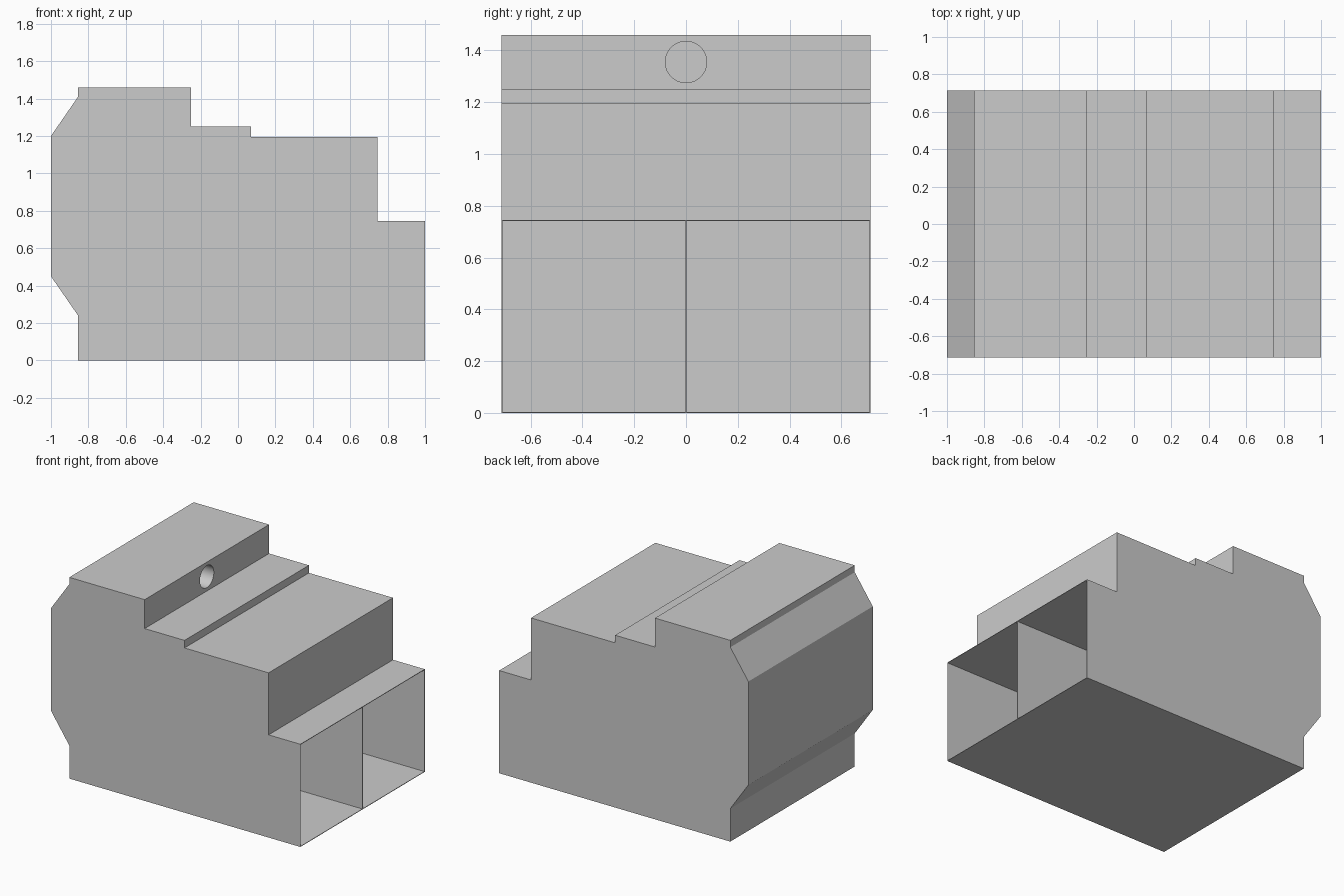
import bpy, bmesh, math
from mathutils import Matrix

cube = bpy.data.objects.get("Cube")
if cube:
    bpy.data.objects.remove(cube, do_unlink=True)

HALF = 0.713      # half width along y
WALL = 0.004      # sheet thickness around the open bay
BAY_TOP = 0.745
BAY_BACK = -0.85

grey = bpy.data.materials.new("plain grey")
grey.use_nodes = True
grey.diffuse_color = (0.6, 0.6, 0.6, 1)
bsdf = next(n for n in grey.node_tree.nodes if n.type == "BSDF_PRINCIPLED")
bsdf.inputs["Base Color"].default_value = (0.6, 0.6, 0.6, 1)


def add_object(name, bm):
    bmesh.ops.recalc_face_normals(bm, faces=bm.faces)
    mesh = bpy.data.meshes.new(name)
    bm.to_mesh(mesh)
    bm.free()
    mesh.materials.append(grey)
    obj = bpy.data.objects.new(name, mesh)
    bpy.context.scene.collection.objects.link(obj)
    return obj


def box(name, low, high):
    bm = bmesh.new()
    bmesh.ops.create_cube(bm, size=1)
    for v in bm.verts:
        v.co = [a if c < 0 else b for c, a, b in zip(v.co, low, high)]
    return add_object(name, bm)


def cut(target, cutter):
    mod = target.modifiers.new("cut", "BOOLEAN")
    mod.operation, mod.solver, mod.object = "DIFFERENCE", "EXACT", cutter
    cutter.hide_render = True
    bpy.context.view_layer.update()
    deps = bpy.context.evaluated_depsgraph_get()
    mesh = bpy.data.meshes.new_from_object(target.evaluated_get(deps))
    target.modifiers.clear()
    target.data = mesh
    bpy.data.objects.remove(cutter, do_unlink=True)


# Stepped housing: side profile extruded across the width
profile = [(-0.855, 0), (1, 0), (1, BAY_TOP), (0.745, BAY_TOP),
           (0.745, 1.195), (0.07, 1.195), (0.07, 1.25), (-0.25, 1.25),
           (-0.25, 1.46), (-0.855, 1.46), (-0.855, 1.41), (-1, 1.2),
           (-1, 0.45), (-0.855, 0.24)]
bm = bmesh.new()
side = bm.faces.new([bm.verts.new((x, -HALF, z)) for x, z in profile])
grown = bmesh.ops.extrude_face_region(bm, geom=[side])["geom"]
bmesh.ops.translate(bm, vec=(0, 2 * HALF, 0),
                    verts=[g for g in grown if isinstance(g, bmesh.types.BMVert)])
housing = add_object("housing", bm)

# Open bay at the lower end of the housing
cut(housing, box("bay_cutter", (BAY_BACK, WALL - HALF, WALL),
                 (1.1, HALF - WALL, BAY_TOP - WALL)))

# Round blind hole in the top block
bm = bmesh.new()
bmesh.ops.create_cone(bm, cap_ends=True, segments=48, radius1=0.08, radius2=0.08,
                      depth=0.5, matrix=Matrix.Translation((-0.35, 0, 1.355))
                      @ Matrix.Rotation(math.pi / 2, 4, "Y"))
cut(housing, add_object("hole_cutter", bm))

# Thin upright divider splitting the bay in two
divider = box("bay_divider", (BAY_BACK, -WALL / 2, WALL), (1, WALL / 2, BAY_TOP - WALL))

# Smooth hole wall, crisp edges elsewhere
bpy.ops.object.select_all(action="DESELECT")
housing.select_set(True)
bpy.context.view_layer.objects.active = housing
bpy.ops.object.shade_smooth_by_angle(angle=math.radians(25))
